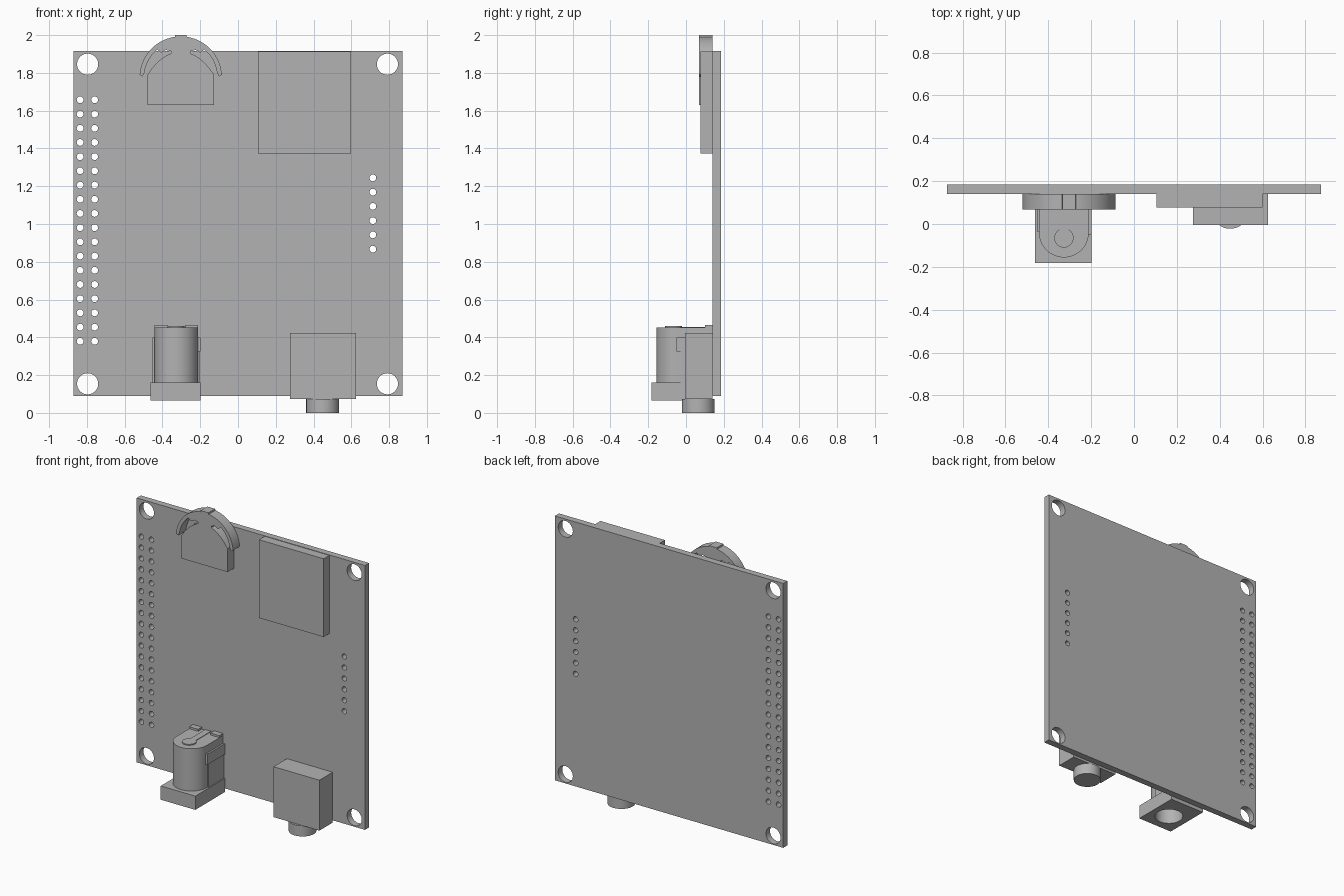
import bpy, bmesh
from math import cos, sin, pi, radians

if "Cube" in bpy.data.objects:
    bpy.data.objects.remove(bpy.data.objects["Cube"])

grey = bpy.data.materials.new("plain grey")
grey.use_nodes = True
COLOUR = (0.45, 0.45, 0.45, 1)
grey.diffuse_color = COLOUR
grey.node_tree.nodes["Principled BSDF"].inputs["Base Color"].default_value = COLOUR

BACK = 0.14      # front surface of the board, where every part is mounted


def arc(cx, cy, r, a0, a1, n):
    """Points along an arc, angles in degrees."""
    return [(cx + r * cos(radians(a0 + (a1 - a0) * i / n)),
             cy + r * sin(radians(a0 + (a1 - a0) * i / n))) for i in range(n + 1)]


def circle(cx, cy, r, n=32):
    return arc(cx, cy, r, 0, 360, n)[:-1]


def rect(x0, x1, y0, y1):
    return [(x0, y0), (x1, y0), (x1, y1), (x0, y1)]


def extrude(name, loops, lo, hi, facing=False):
    """Fill an outline (later loops are holes) and extrude it from lo to hi,
    along z, or along y when facing the front."""
    curve = bpy.data.curves.new(name, "CURVE")
    curve.dimensions = "2D"
    curve.fill_mode = "BOTH"
    curve.extrude = (hi - lo) / 2
    for pts in loops:
        spline = curve.splines.new("POLY")
        spline.points.add(len(pts) - 1)
        for p, (a, b) in zip(spline.points, pts):
            p.co = (a, b, 0, 1)
        spline.use_cyclic_u = True
    ob = bpy.data.objects.new(name, curve)
    bpy.context.collection.objects.link(ob)
    mid = (lo + hi) / 2
    ob.location = (0, mid, 0) if facing else (0, 0, mid)
    if facing:
        ob.rotation_euler = (pi / 2, 0, 0)
    bpy.ops.object.select_all(action="DESELECT")
    ob.select_set(True)
    bpy.context.view_layer.objects.active = ob
    bpy.ops.object.convert(target="MESH")
    ob = bpy.context.object
    bm = bmesh.new()
    bm.from_mesh(ob.data)
    bmesh.ops.remove_doubles(bm, verts=bm.verts, dist=1e-5)
    bmesh.ops.recalc_face_normals(bm, faces=bm.faces)
    bm.to_mesh(ob.data)
    bm.free()
    ob.data.materials.clear()
    ob.data.materials.append(grey)
    bpy.ops.object.shade_smooth_by_angle(angle=radians(30))
    return ob


def box(name, x0, x1, y0, y1, z0, z1):
    return extrude(name, [rect(x0, x1, y0, y1)], z0, z1)


# Circuit board with mounting holes and pin holes
holes = [circle(x, z, 0.056) for x in (-0.796, 0.791) for z in (0.154, 1.846)]
holes += [circle(x, 0.379 + 0.0752 * i, 0.018, 16)
          for x in (-0.836, -0.759) for i in range(18)]
holes += [circle(0.714, 0.867 + 0.0754 * i, 0.018, 16) for i in range(6)]
extrude("circuit_board", [rect(-0.872, 0.872, 0.09, 1.915)] + holes, BACK, 0.185, True)

# Thumbwheel switch: half outline, from the top cap down the curved arm, mirrored
CX, CZ = -0.303, 1.775
half = [(0.030, 0.225), (0.032, 0.215)]
half += arc(0, 0, 0.218, 80, 4, 16)
half += [(0.202, 0.006)]
half += arc(0, 0, 0.194, 8, 50, 8)
half += [(0.104, 0.132), (0.078, 0.146), (0.052, 0.140), (0.052, 0.128)]
half += [(0.085, 0.112), (0.120, 0.085), (0.150, 0.052), (0.176, 0.016), (0.176, -0.145)]
outline = half + [(-x, z) for x, z in reversed(half)]
extrude("thumbwheel_switch", [[(CX + x, CZ + z) for x, z in outline]], 0.068, BACK, True)

# Card module
box("card_module", 0.106, 0.599, 0.078, BACK, 1.372, 1.912)

# Audio socket: body and round nose
box("audio_socket_body", 0.275, 0.625, -0.005, BACK, 0.074, 0.422)
extrude("audio_socket_nose", [circle(0.448, 0.065, 0.087, 48)], 0, 0.074)

# Power jack: flange and rounded barrel with a blind bore
JX, JY, JR = -0.327, -0.04, 0.116
bore = circle(JX, JY, 0.09, 40)
barrel = [(JX + JR, BACK), (JX - JR, BACK)] + arc(JX, JY, JR, 180, 360, 28)
extrude("jack_flange", [rect(-0.462, -0.198, -0.183, BACK), bore], 0.065, 0.16)
extrude("jack_barrel", [barrel, bore], 0.16, 0.40)
extrude("jack_barrel_cap", [barrel], 0.40, 0.452)

# Power jack: side ribs, top tabs and the rear contact
box("jack_left_rib", JX + 0.11, -0.204, -0.03, BACK, 0.16, 0.325)
box("jack_left_lug", JX + 0.11, -0.199, -0.05, BACK, 0.325, 0.398)
box("jack_right_rib", -0.453, JX - 0.11, -0.035, BACK, 0.16, 0.398)
for side, x in (("right", -0.408), ("left", -0.247)):
    box("jack_" + side + "_tab", x - 0.034, x + 0.034, 0.10, BACK, 0.44, 0.466)
extrude("jack_contact", [circle(JX, -0.065, 0.045, 28)], 0.45, 0.459)
box("jack_contact_strip", JX - 0.022, JX + 0.022, -0.05, BACK, 0.45, 0.456)
